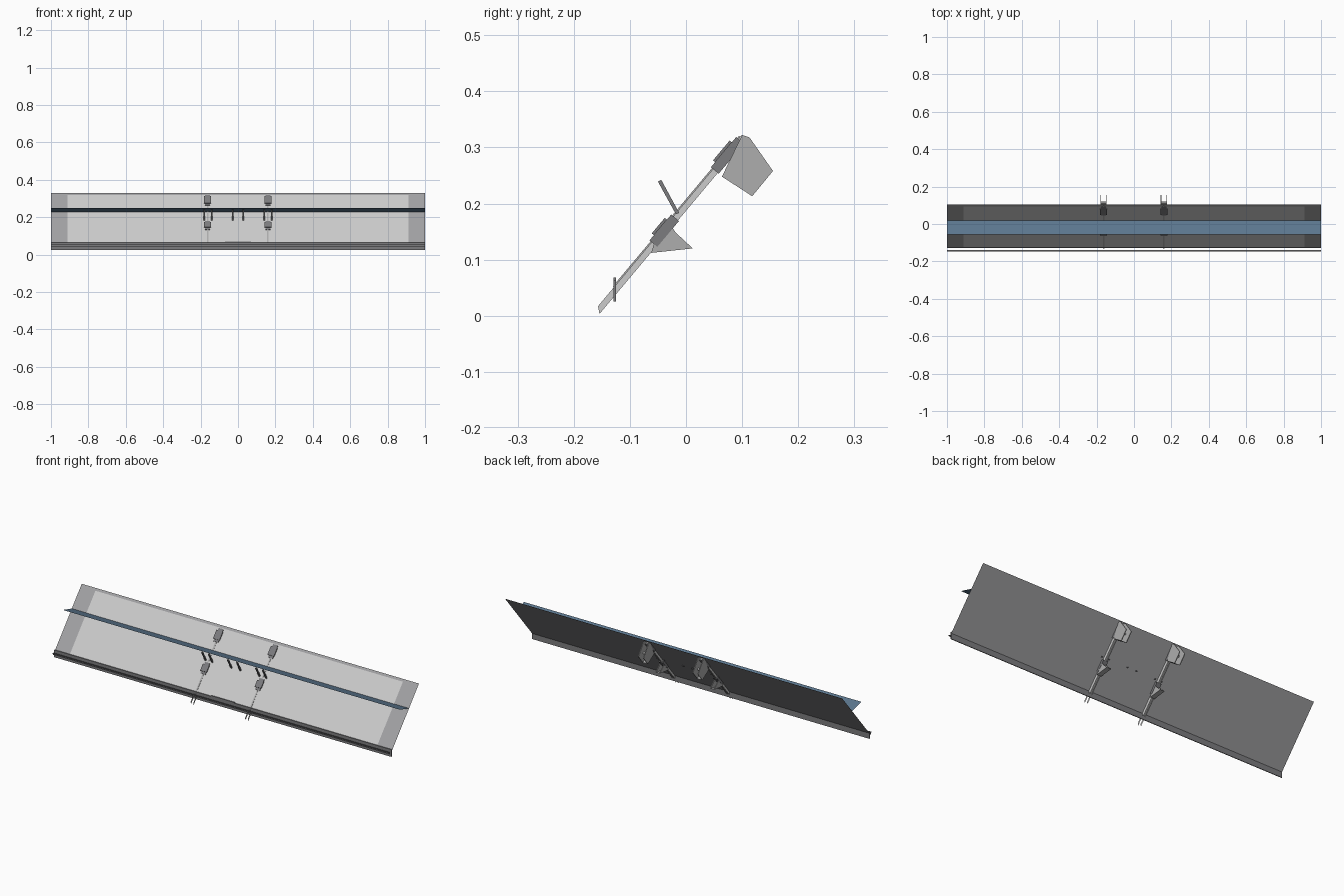
import bpy, bmesh, math

if "Cube" in bpy.data.objects:
    bpy.data.objects.remove(bpy.data.objects["Cube"])

A = math.radians(50)
U = (math.cos(A), math.sin(A))      # up the slope (y, z)
N = (-math.sin(A), math.cos(A))     # out of the front face (y, z)


def mat(name, c):
    m = bpy.data.materials.new(name)
    m.diffuse_color = (*c, 1)
    m.use_nodes = True
    m.node_tree.nodes["Principled BSDF"].inputs["Base Color"].default_value = m.diffuse_color
    return m


DARK = mat("dark_grey", (0.36, 0.36, 0.37))
LIGHT = mat("light_grey", (0.8, 0.8, 0.8))
BLUE = mat("slate_blue", (0.11, 0.19, 0.28))
BLACK = mat("charcoal", (0.2, 0.2, 0.21))
METAL = mat("metal_grey", (0.42, 0.42, 0.42))


def slope(s, d):
    """Point (y, z) at distance s along the board and d in front of it."""
    return (s * U[0] + d * N[0], 0.204 + s * U[1] + d * N[1])


def build(name, bm, m):
    bmesh.ops.recalc_face_normals(bm, faces=bm.faces)
    me = bpy.data.meshes.new(name)
    bm.to_mesh(me)
    bm.free()
    ob = bpy.data.objects.new(name, me)
    bpy.context.collection.objects.link(ob)
    if m:
        me.materials.append(m)
    return ob


def prism(name, profile, x0, x1, m=None):
    """Extrude a (y, z) profile along x; equal x0 and x1 gives a flat sheet."""
    bm = bmesh.new()
    f = bm.faces.new([bm.verts.new((x0, y, z)) for y, z in profile])
    if x1 != x0:
        r = bmesh.ops.extrude_face_region(bm, geom=[f], use_keep_orig=True)
        vs = [e for e in r["geom"] if isinstance(e, bmesh.types.BMVert)]
        bmesh.ops.translate(bm, verts=vs, vec=(x1 - x0, 0, 0))
    return build(name, bm, m)


def sheet(name, a, b, x0, x1, m=None):
    """Flat strip spanning two (y, z) edge points."""
    bm = bmesh.new()
    bm.faces.new([bm.verts.new(c) for c in
                  ((x0, *a), (x1, *a), (x1, *b), (x0, *b))])
    return build(name, bm, m)


def slab(name, s0, s1, d0, d1, x0, x1, m=None):
    """Box aligned with the sloping board."""
    return prism(name, [slope(s0, d0), slope(s1, d0),
                        slope(s1, d1), slope(s0, d1)], x0, x1, m)


# sloping board and its bright face
sheet("board", slope(-0.198, 0), slope(0.163, 0), -1, 1, DARK)
sheet("board_face", slope(-0.19, 0.0015), slope(0.149, 0.0015), -0.912, 0.912, LIGHT)

# blue shelf, front edge raised
sheet("shelf", (-0.056, 0.25), (0.02, 0.2285), -1, 1, BLUE)

# lower lip: upright strip and thin front rail
prism("lip", [(-0.129, 0.025), (-0.125, 0.025), (-0.125, 0.064), (-0.129, 0.064)],
      -1, 1, BLACK)
sheet("front_rail", (-0.148, 0.053), (-0.139, 0.053), -1, 1, BLACK)
sheet("front_rail_edge", (-0.139, 0.042), (-0.139, 0.053), -1, 1, BLACK)
prism("lip_grip", [(-0.129, 0.064), (-0.125, 0.064), (-0.125, 0.068), (-0.129, 0.068)],
      -0.07, 0.07, BLACK)

# small struts holding the shelf
for i, x in enumerate((-0.18, -0.14, -0.027, 0.027, 0.14, 0.18)):
    prism(f"strut_{i}", [(-0.050, 0.239), (-0.044, 0.242), (-0.012, 0.183),
                         (-0.018, 0.181)], x - 0.004, x + 0.004, BLACK)

# two mounting brackets
UPPER = [(0.064, 0.248), (0.100, 0.322), (0.113, 0.318), (0.155, 0.258), (0.118, 0.213)]
LOWER = [(-0.062, 0.112), (-0.055, 0.135), (-0.030, 0.165), (-0.018, 0.148), (0.012, 0.12)]
for side, cx in (("left", -0.163), ("right", 0.16)):
    # paired rails running behind the board with tails below it
    for k in (-1, 1):
        x = cx + k * 0.008
        prism(f"rail_{side}_{k}", [slope(-0.244, 0), slope(0.155, 0),
                                   slope(0.155, -0.011), slope(-0.253, -0.011)], x, x)
        # rear fin plates
        for nm, prof, w in (("upper", UPPER, 0.015), ("lower", LOWER, 0.011)):
            a = cx + k * w
            prism(f"{nm}_fin_{side}_{k}", prof, a - 0.002, a + 0.002, METAL)
    # slide strip showing on the front
    slab(f"slide_{side}", -0.20, 0.15, -0.011, 0.0025, cx - 0.004, cx + 0.004, METAL)
    # front clamps with narrower caps
    for nm, s0, s1 in (("lower", -0.095, -0.035), ("upper", 0.075, 0.145)):
        slab(f"{nm}_clamp_{side}", s0, s1, -0.013, 0.005, cx - 0.014, cx + 0.014, BLACK)
        slab(f"{nm}_clamp_cap_{side}", s0 + 0.012, s1 - 0.012, 0.005, 0.010,
             cx - 0.019, cx + 0.019, BLACK)
    # web closing each fin pair near the board
    sheet(f"upper_web_{side}", (0.064, 0.248), (0.118, 0.213), cx - 0.015, cx + 0.015, METAL)
    sheet(f"lower_web_{side}", (-0.062, 0.112), (0.012, 0.12), cx - 0.011, cx + 0.011, METAL)
    prism(f"upper_pin_{side}", [(0.105, 0.262), (0.112, 0.268), (0.119, 0.262), (0.112, 0.256)],
          cx - 0.013, cx + 0.013, METAL)
